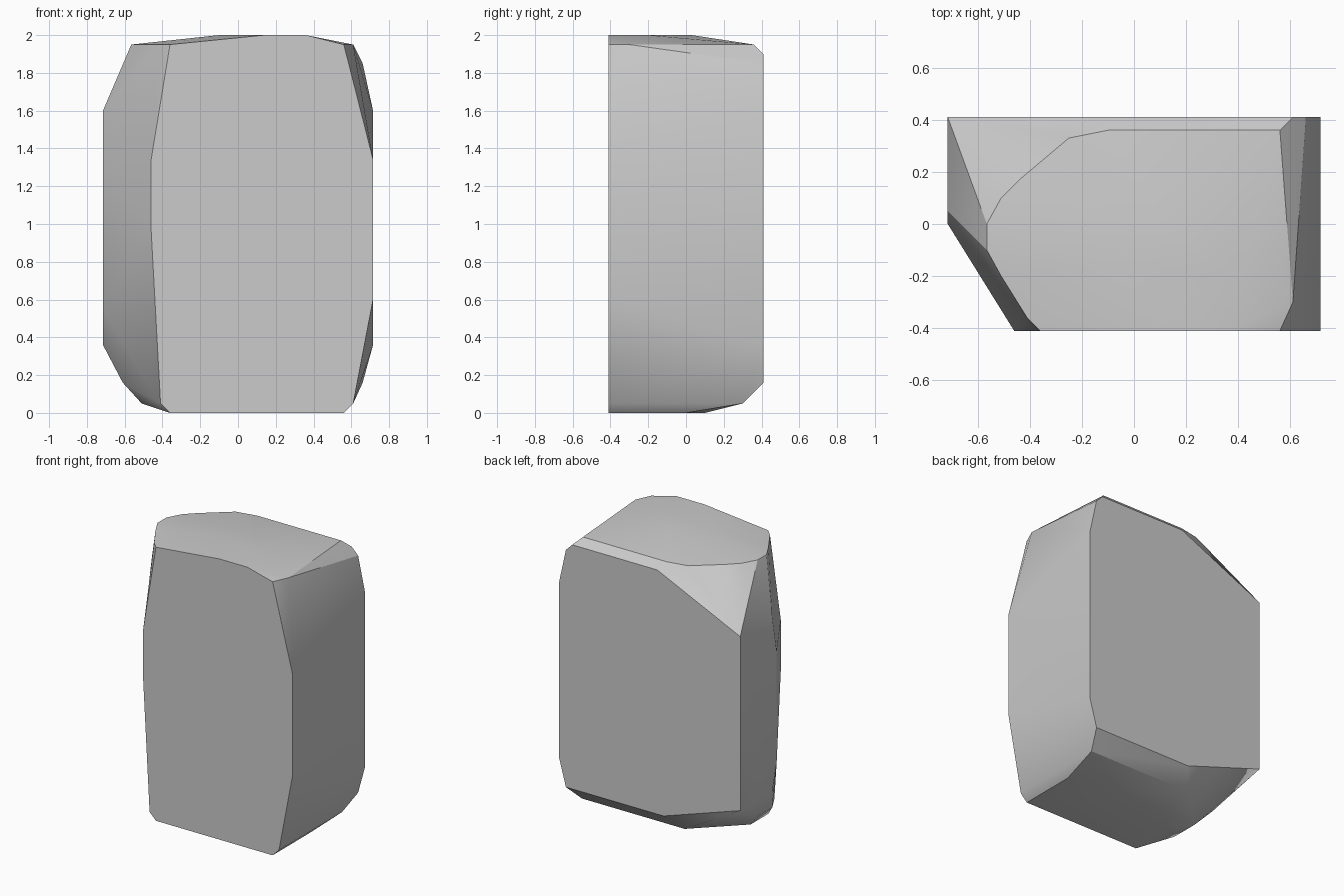
import bpy
import bmesh
import math

# Remove the default object
default_object = bpy.data.objects.get("Cube")
if default_object:
    bpy.data.objects.remove(default_object, do_unlink=True)

# Outer limits of the block
SIDE = 0.715
BACK = 0.41
FRONT = -BACK

# Horizontal sections of the stone: height, then corner positions
sections = [
    # underside
    (0, [(-.36, FRONT), (.56, FRONT), (.56, 0), (.2, .1), (-.2, .1), (-.36, -.1)]),
    (.05, [(-.41, FRONT), (.61, FRONT), (.61, .3), (-.2, .3), (-.51, -.2), (-.51, 0)]),
    (.16, [(.66, BACK), (.66, .35), (-.11, BACK), (-.61, .06), (-.61, -.1)]),
    # upright sides
    (.36, [(SIDE, BACK), (-SIDE, BACK), (-SIDE, .05)]),
    (.55, [(-SIDE, 0)]),
    (.6, [(SIDE, FRONT)]),
    (.97, [(-.46, FRONT)]),
    (1.34, [(-.46, FRONT), (SIDE, FRONT), (-SIDE, 0)]),
    (1.6, [(SIDE, BACK), (-SIDE, BACK), (-SIDE, .05)]),
    # chamfered shoulder
    (1.85, [(.66, BACK)]),
    (1.9, [(.61, BACK), (-.06, BACK)]),
    (1.95, [(-.36, FRONT), (-.41, -.36), (-.51, -.2), (-.565, -.1), (-.565, 0),
            (-.51, .1), (-.44, .17), (-.25, .33), (-.1, .36), (.56, .36),
            (.61, -.3), (.56, FRONT)]),
    # crown
    (2, [(-.1, -.15), (.14, FRONT), (.36, FRONT), (.36, -.2), (.1, .03)]),
]


def wrap_sections(rings):
    """Stretch a closed convex skin around all the section corners."""
    bm = bmesh.new()
    for height, corners in rings:
        for x, y in corners:
            bm.verts.new((x, y, height))
    hull = bmesh.ops.convex_hull(bm, input=bm.verts[:])
    spare = {item for key in ("geom_interior", "geom_unused") for item in hull[key]
             if isinstance(item, bmesh.types.BMVert)}
    bmesh.ops.delete(bm, geom=list(spare), context='VERTS')
    loose = [vert for vert in bm.verts if not vert.link_faces]
    bmesh.ops.delete(bm, geom=loose, context='VERTS')
    bmesh.ops.dissolve_limit(bm, angle_limit=math.radians(1),
                             verts=bm.verts[:], edges=bm.edges[:])
    bmesh.ops.recalc_face_normals(bm, faces=bm.faces[:])
    return bm


# Stone block
mesh = bpy.data.meshes.new("stone_block")
bm = wrap_sections(sections)
bm.to_mesh(mesh)
bm.free()
stone = bpy.data.objects.new("stone_block", mesh)
bpy.context.collection.objects.link(stone)

# Plain grey material
grey = bpy.data.materials.new("stone_grey")
grey.use_nodes = True
colour = (.6, .6, .6, 1)
grey.diffuse_color = colour
for node in grey.node_tree.nodes:
    if node.type == 'BSDF_PRINCIPLED':
        node.inputs["Base Color"].default_value = colour
mesh.materials.append(grey)

# Soft shading across shallow bends, crisp main edges
bpy.ops.object.select_all(action='DESELECT')
stone.select_set(True)
bpy.context.view_layer.objects.active = stone
bpy.ops.object.shade_smooth_by_angle(angle=math.radians(30))
